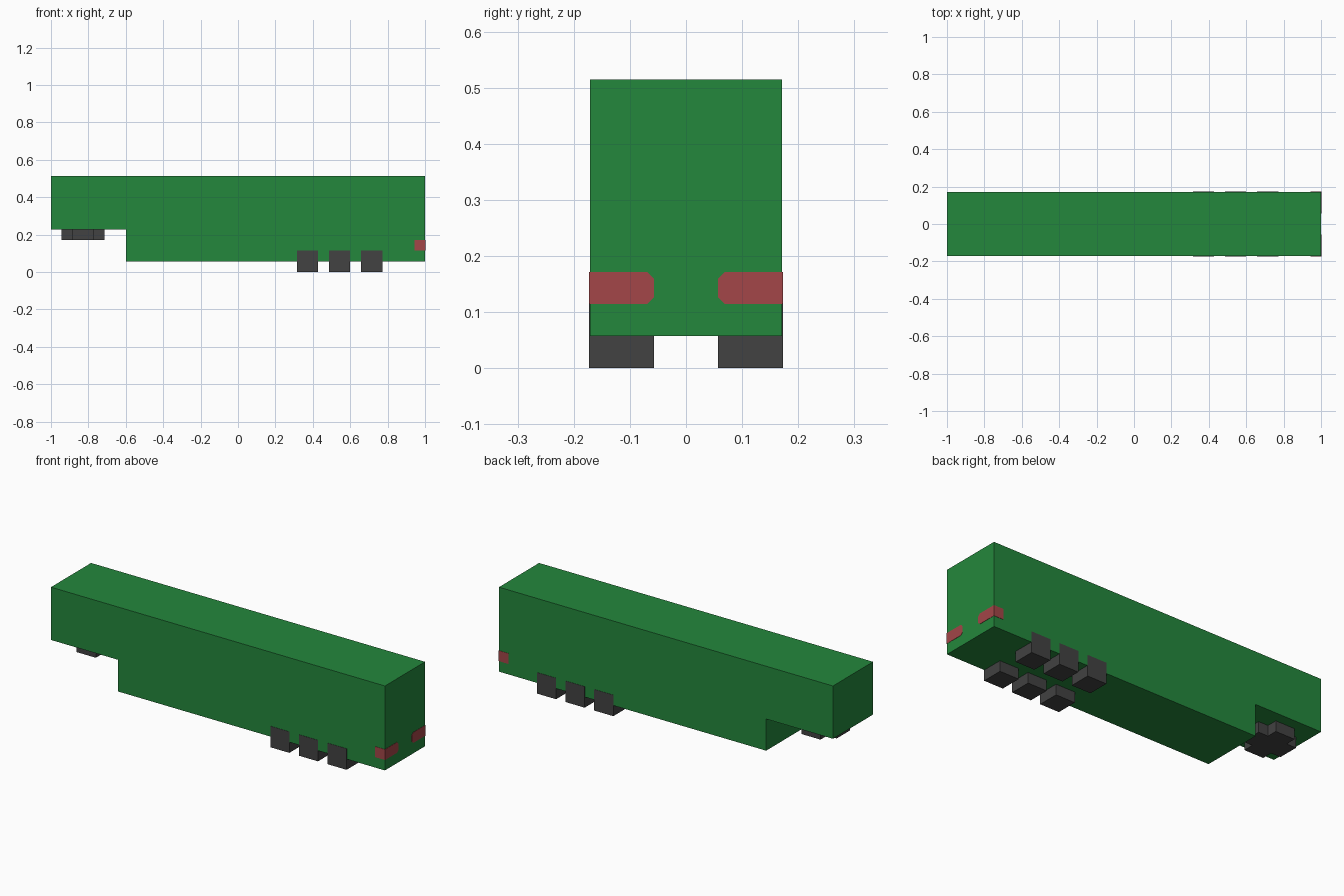
import bpy, bmesh

if "Cube" in bpy.data.objects:
    bpy.data.objects.remove(bpy.data.objects["Cube"])

U = 2 / 35        # the model sits on a regular block grid
PROUD = 0.0015    # lets flush parts show on the body faces


def material(name, rgb):
    m = bpy.data.materials.new(name)
    m.diffuse_color = (*rgb, 1)
    m.use_nodes = True
    m.node_tree.nodes["Principled BSDF"].inputs["Base Color"].default_value = m.diffuse_color
    return m


GREEN = material("body green", (0.0176, 0.242, 0.045))
DARK = material("tyre grey", (0.0545, 0.0545, 0.0545))
RED = material("lamp red", (0.366, 0.0612, 0.0648))


def prism(name, profile, axis, lo, hi, mat):
    """Extrude a 2D profile between lo and hi along axis (0=x, 1=y, 2=z)."""
    def point(p, d):
        c = list(p)
        c.insert(axis, d)
        return c
    bm = bmesh.new()
    face = bm.faces.new([bm.verts.new(point(p, lo)) for p in profile])
    new = bmesh.ops.extrude_face_region(bm, geom=[face])["geom"]
    for v in new:
        if isinstance(v, bmesh.types.BMVert):
            v.co[axis] = hi
    bmesh.ops.recalc_face_normals(bm, faces=bm.faces)
    mesh = bpy.data.meshes.new(name)
    bm.to_mesh(mesh)
    bm.free()
    mesh.materials.append(mat)
    ob = bpy.data.objects.new(name, mesh)
    bpy.context.collection.objects.link(ob)
    return ob


def rect(a0, a1, b0, b1):
    return [(a0, b0), (a1, b0), (a1, b1), (a0, b1)]


# Trailer body with raised front section
prism("trailer_body",
      [(-1, 4 * U), (-0.6, 4 * U), (-0.6, U), (1, U), (1, 9 * U), (-1, 9 * U)],
      1, -3 * U, 3 * U, GREEN)

# Plus-shaped coupling plate under the front
cx, a, b = -14.5 * U, U, 2 * U
plus = [(-a, -b), (a, -b), (a, -a), (b, -a), (b, a), (a, a),
        (a, b), (-a, b), (-a, a), (-b, a), (-b, -a), (-a, -a)]
prism("coupling_plate", [(x + cx, y) for x, y in plus], 2, 3 * U, 4 * U, DARK)

for side, s in (("front", -1), ("back", 1)):
    # Three square wheels per side
    for i in range(3):
        x = (5.5 + 3 * i) * U
        prism(f"wheel_{side}_{i + 1}", rect(x, x + 2 * U, 0, 2 * U),
              1, s * U, s * (3 * U + PROUD), DARK)

    # Rear lamp wrapping the corner, inner end chamfered
    y0, y1, z0, z1, c = U, 3 * U + PROUD, 2 * U, 3 * U, 0.012
    lamp = [(y0 + c, z0), (y1, z0), (y1, z1), (y0 + c, z1),
            (y0, z1 - c), (y0, z0 + c)]
    prism(f"rear_lamp_{side}", [(s * y, z) for y, z in lamp],
          0, 1 - U, 1 + PROUD, RED)
